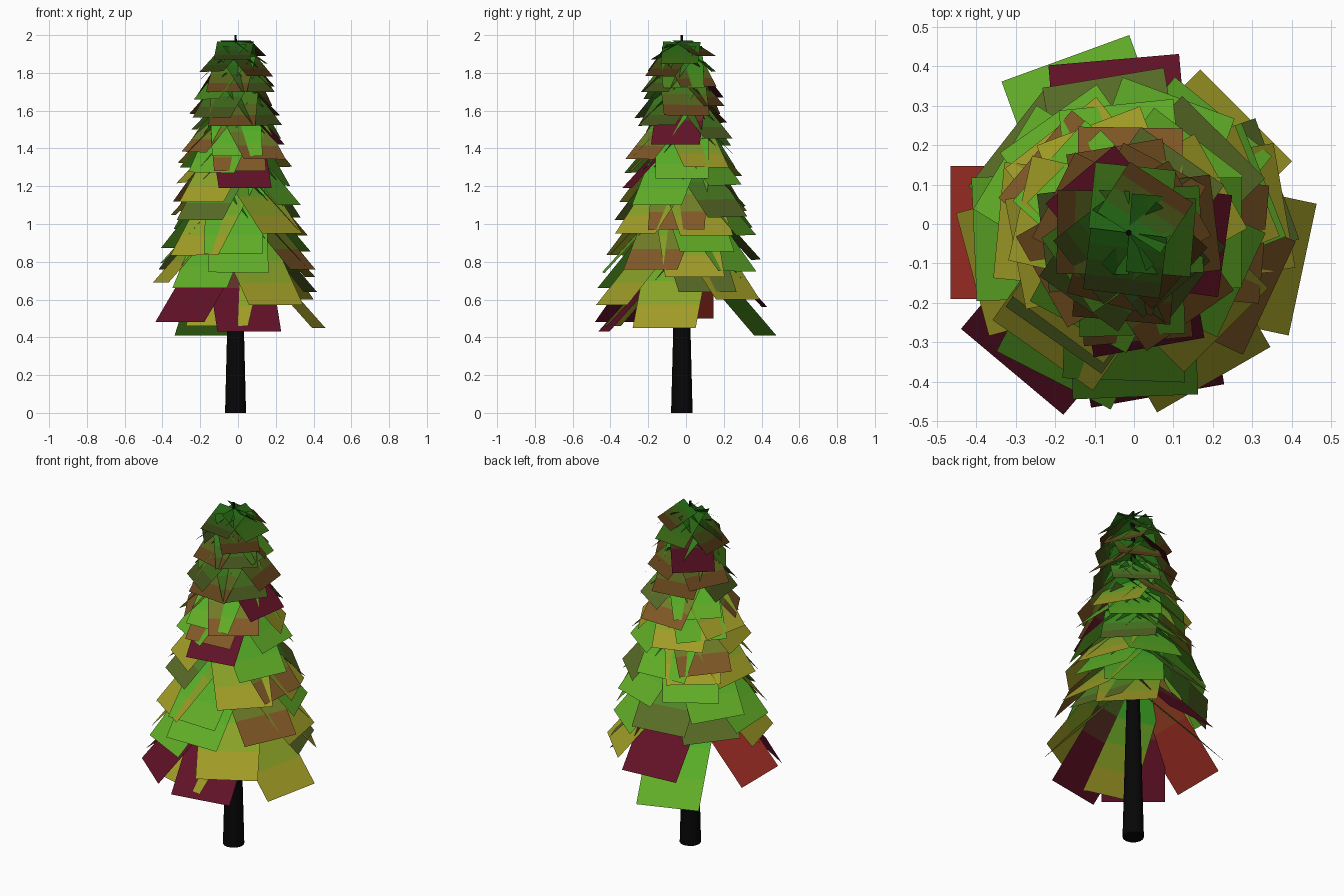
import bpy, bmesh, math, random
from mathutils import Vector

if "Cube" in bpy.data.objects:
    bpy.data.objects.remove(bpy.data.objects["Cube"])

random.seed(7)
AXIS = Vector((-0.013, -0.022, 0))
GREEN = (0.05, 0.42, 0.02)
TIPS = {
    "leaf_green": (0.12, 0.42, 0.02),
    "olive": (0.36, 0.34, 0.02),
    "moss": (0.10, 0.15, 0.02),
    "brown": (0.22, 0.10, 0.02),
    "dark_red": (0.12, 0.006, 0.02),
    "red": (0.38, 0.03, 0.02),
}
STRIPS = 4


def lerp_table(table, z):
    for (z0, v0), (z1, v1) in zip(table, table[1:]):
        if z <= z1:
            t = max(0, (z - z0) / (z1 - z0))
            return v0 + (v1 - v0) * t
    return table[-1][1]


def material(name, color):
    m = bpy.data.materials.get(name) or bpy.data.materials.new(name)
    m.diffuse_color = (*color, 1)
    m.use_nodes = True
    m.node_tree.nodes["Principled BSDF"].inputs["Base Color"].default_value = m.diffuse_color
    return m


# Trunk: long tapering cone
bpy.ops.mesh.primitive_cone_add(vertices=14, radius1=0.057, radius2=0.006, depth=2.0,
                                location=AXIS + Vector((0, 0, 1)))
trunk = bpy.context.object
trunk.name = "trunk"
trunk.data.materials.append(material("bark", (0.002, 0.002, 0.002)))
bpy.ops.object.shade_smooth_by_angle(angle=math.radians(40))

# Foliage: sloping rectangular cards that start on the trunk axis
WIDTH = [(0.4, 0.345), (0.84, 0.31), (1.25, 0.28), (1.6, 0.24), (1.9, 0.19)]
REACH = [(0.6, 0.42), (0.75, 0.395), (0.9, 0.36), (1.12, 0.31), (1.36, 0.26),
         (1.6, 0.205), (1.8, 0.17), (1.9, 0.15)]
DROP = [(0.4, 1.1), (1.0, 1.1), (1.7, 1.0), (1.8, 0.9), (1.9, 0.5)]

bm = bmesh.new()
mats = []
placed = []


def card(azimuth, reach, z, tip, twist=0.0):
    placed.append((azimuth, z))
    a = math.radians(azimuth)
    out = Vector((math.cos(a), math.sin(a), 0))
    side = Vector((-math.sin(a), math.cos(a), 0)) * lerp_table(WIDTH, z) / 2
    side.z = math.sin(twist) * side.length
    inner = AXIS + Vector((0, 0, min(1.975, z + reach * lerp_table(DROP, z))))
    outer = AXIS + out * reach + Vector((0, 0, z))
    rows = []
    for i in range(STRIPS + 1):
        p = inner.lerp(outer, i / STRIPS)
        rows.append((bm.verts.new(p - side), bm.verts.new(p + side)))
    shade = 0.3 if z > 1.75 else 0.55 if z > 1.5 else 1.0
    for i in range(STRIPS):
        f = bm.faces.new((rows[i][0], rows[i + 1][0], rows[i + 1][1], rows[i][1]))
        t = i / (STRIPS - 1)
        if "red" in tip:
            t = min(1, 0.6 + t)
        color = [(g + (c - g) * t) * shade for g, c in zip(GREEN, TIPS[tip])]
        m = material(f"{tip}_{i}_{int(shade * 100)}", color)
        if m not in mats:
            mats.append(m)
        f.material_index = mats.index(m)


def crowded(azimuth, z):
    return any(abs((azimuth - a + 180) % 360 - 180) < 24 and abs(z - h) < 0.08
               for a, h in placed)


# Lowest skirt of cards
for spec in [(-80, 0.42, 0.43, "dark_red"), (-130, 0.46, 0.48, "dark_red"),
             (-117, 0.42, 0.66, "leaf_green"), (110, 0.47, 0.41, "leaf_green"),
             (180, 0.452, 0.50, "red"), (95, 0.44, 0.56, "dark_red"),
             (45, 0.42, 0.60, "olive"), (-12, 0.45, 0.45, "olive"),
             (-60, 0.43, 0.57, "olive"), (-105, 0.38, 0.46, "olive"),
             (-165, 0.41, 0.69, "olive"), (20, 0.40, 0.64, "moss")]:
    card(*spec)

# Accent cards around the tree: azimuth, rim height, colour
for azimuth, z, tip in [
        (-92, 0.84, "leaf_green"), (-80, 1.19, "dark_red"), (-125, 1.02, "moss"),
        (-85, 1.28, "brown"), (-88, 1.36, "leaf_green"), (-95, 1.52, "brown"),
        (-105, 1.70, "brown"), (-97, 1.87, "moss"), (-25, 0.76, "brown"),
        (10, 0.72, "olive"), (-45, 0.95, "olive"), (22, 0.94, "olive"),
        (-25, 1.10, "leaf_green"), (0, 1.24, "leaf_green"), (-8, 1.42, "dark_red"),
        (3, 1.72, "leaf_green"), (-50, 1.70, "moss"), (57, 1.89, "brown"),
        (142, 0.76, "moss"), (140, 1.12, "brown"), (128, 1.07, "olive"),
        (138, 1.30, "leaf_green"), (130, 1.67, "dark_red")]:
    card(azimuth, lerp_table(REACH, z), z, tip)

# Spiral of cards filling the remaining gaps up the trunk
COUNT = 56
for i in range(COUNT):
    t = i / (COUNT - 1)
    z = 0.70 + 1.14 * t + random.uniform(-0.015, 0.015)
    azimuth = i * 137.5 + random.uniform(-10, 10)
    if crowded(azimuth, z):
        continue
    tip = random.choice(["leaf_green", "leaf_green", "olive", "olive", "moss", "brown"])
    if z > 1.5:
        tip = random.choice(["moss", "brown", "brown", "leaf_green"])
    reach = lerp_table(REACH, z) * random.uniform(0.95, 1.06)
    card(azimuth, reach, z, tip, random.uniform(-0.03, 0.03))

mesh = bpy.data.meshes.new("foliage")
bm.to_mesh(mesh)
bm.free()
for m in mats:
    mesh.materials.append(m)
foliage = bpy.data.objects.new("foliage", mesh)
bpy.context.collection.objects.link(foliage)
